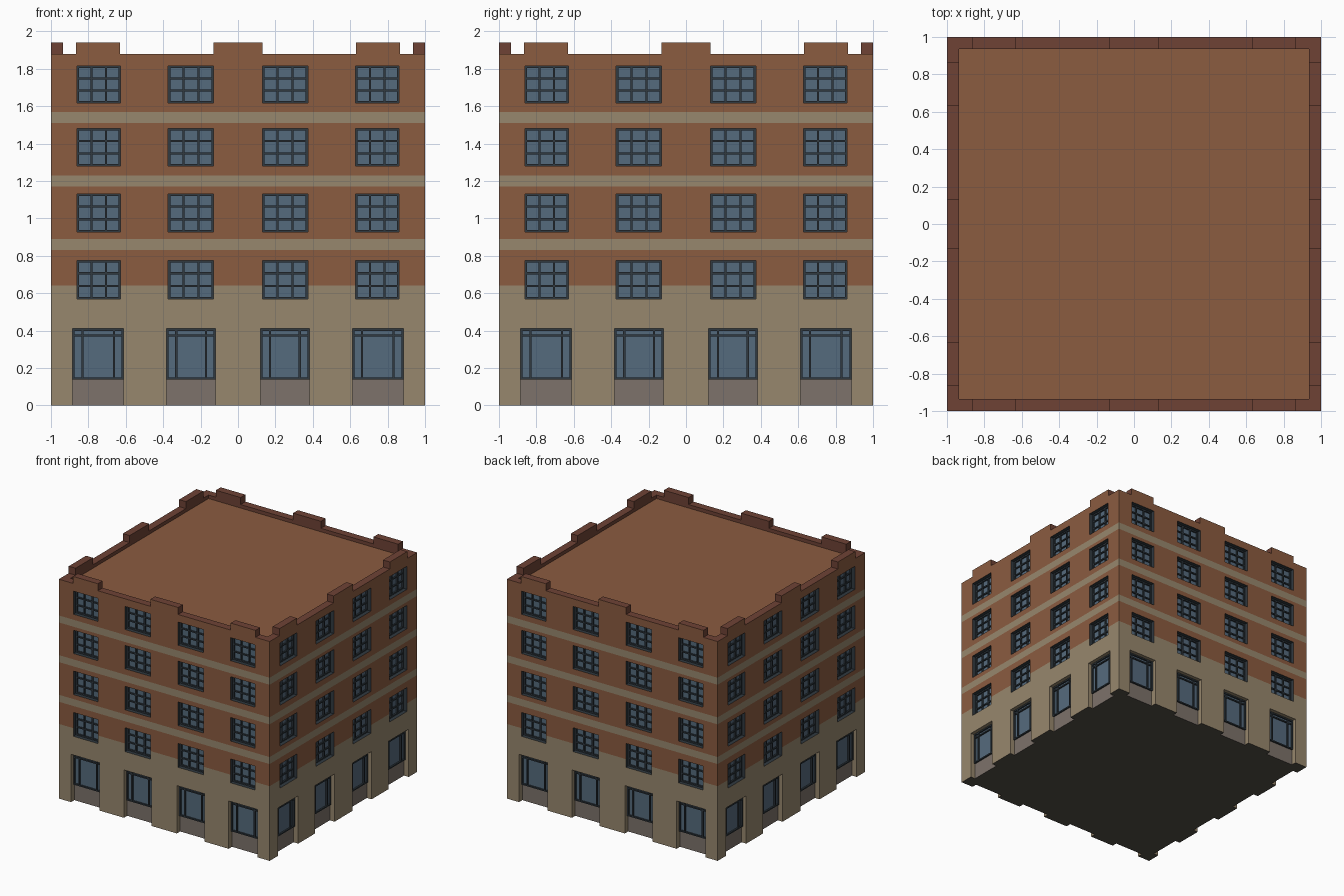
import bpy, bmesh, math

if "Cube" in bpy.data.objects:
    bpy.data.objects.remove(bpy.data.objects["Cube"])


def material(name, r, g, b):
    m = bpy.data.materials.new(name)
    m.diffuse_color = [(c / 255) ** 2.2 for c in (r, g, b)] + [1]
    m.use_nodes = True
    m.node_tree.nodes["Principled BSDF"].inputs["Base Color"].default_value = m.diffuse_color
    return m


MATS = [material("brick", 138, 92, 66), material("stone", 150, 134, 109),
        material("coping", 110, 68, 56), material("frame", 52, 60, 66),
        material("glass", 86, 106, 124), material("panel", 124, 114, 106),
        material("underside", 84, 80, 72)]
BRICK, STONE, COPING, FRAME, GLASS, PANEL, UNDER = range(7)

SIDES = ("front", "right", "back", "left")
H, TOP, ROOF = 1.88, 1.94, 1.85     # wall top, raised block top, roof deck
D, T = 0.045, 0.065                 # opening depth, parapet thickness


def mirrored(spans):
    return sorted([(-b, -a) for a, b in spans] + list(spans))


SHOP_X = mirrored([(0.12, 0.382), (0.612, 0.884)])
WIN_X = mirrored([(0.13, 0.373), (0.627, 0.862)])
SHOP_Z = (0, 0.41)
SILL = 0.138
WIN_Z = [(0.57, 0.775), (0.928, 1.13), (1.28, 1.48), (1.617, 1.815)]
BANDS = [(0, 0.64), (0.83, 0.89), (1.17, 1.23), (1.51, 1.57)]
OPENINGS = [(x, SHOP_Z) for x in SHOP_X] + [(x, z) for z in WIN_Z for x in WIN_X]


def quad(bm, pts, mat):
    f = bm.faces.new([bm.verts.new(p) for p in pts])
    f.material_index = mat


def front_rect(bm, x0, x1, z0, z1, y, mat):
    quad(bm, [(x0, y, z0), (x1, y, z0), (x1, y, z1), (x0, y, z1)], mat)


def box(bm, x0, x1, y0, y1, z0, z1, mat, front=None):
    front_rect(bm, x0, x1, z0, z1, y0, mat if front is None else front)
    quad(bm, [(x1, y1, z0), (x0, y1, z0), (x0, y1, z1), (x1, y1, z1)], mat)
    quad(bm, [(x0, y0, z1), (x1, y0, z1), (x1, y1, z1), (x0, y1, z1)], mat)
    quad(bm, [(x0, y1, z0), (x1, y1, z0), (x1, y0, z0), (x0, y0, z0)], mat)
    quad(bm, [(x0, y1, z0), (x0, y0, z0), (x0, y0, z1), (x0, y1, z1)], mat)
    quad(bm, [(x1, y0, z0), (x1, y1, z0), (x1, y1, z1), (x1, y0, z1)], mat)


def finish(bm, name, all_sides=True):
    bmesh.ops.remove_doubles(bm, verts=bm.verts, dist=1e-5)
    me = bpy.data.meshes.new(name)
    bm.to_mesh(me)
    bm.free()
    for m in MATS:
        me.materials.append(m)
    for i, side in enumerate(SIDES if all_sides else [""]):
        ob = bpy.data.objects.new(f"{name}_{side}" if side else name, me)
        ob.rotation_euler.z = i * math.pi / 2
        bpy.context.collection.objects.link(ob)


# Wall: a grid of faces with the openings left out
bm = bmesh.new()
xs = sorted({-1, 1} | {v for s in SHOP_X + WIN_X for v in s})
zs = sorted({0, H} | {v for s in WIN_Z + BANDS + [SHOP_Z] for v in s})
for x0, x1 in zip(xs, xs[1:]):
    for z0, z1 in zip(zs, zs[1:]):
        cx, cz = (x0 + x1) / 2, (z0 + z1) / 2
        if any(a < cx < b and c < cz < d for (a, b), (c, d) in OPENINGS):
            continue
        stone = any(a < cz < b for a, b in BANDS)
        front_rect(bm, x0, x1, z0, z1, -1, STONE if stone else BRICK)
    # underside between the shop openings
    if not any(a < cx < b for a, b in SHOP_X):
        i0, i1 = max(x0, D - 1), min(x1, 1 - D)
        quad(bm, [(i0, D - 1, 0), (i1, D - 1, 0), (x1, -1, 0), (x0, -1, 0)], UNDER)
# reveals of the openings
for (x0, x1), (z0, z1) in OPENINGS:
    mat = STONE if z0 == 0 else FRAME
    y0, y1 = -1, D - 1
    quad(bm, [(x0, y0, z0), (x0, y1, z0), (x0, y1, z1), (x0, y0, z1)], mat)
    quad(bm, [(x1, y1, z0), (x1, y0, z0), (x1, y0, z1), (x1, y1, z1)], mat)
    quad(bm, [(x0, y1, z1), (x1, y1, z1), (x1, y0, z1), (x0, y0, z1)], mat)
    if z0 > 0:
        quad(bm, [(x0, y0, z0), (x1, y0, z0), (x1, y1, z0), (x0, y1, z0)], mat)
finish(bm, "wall")


def glazing(bm, x0, x1, z0, z1, bars_x, bars_z, w=0.011):
    """Glass pane with an outer frame and thin bars."""
    yg, yf = D - 1, D - 1.013
    front_rect(bm, x0, x1, z0, z1, yg, GLASS)
    for a, b in ((x0, x0 + w), (x1 - w, x1)):
        box(bm, a, b, yf, yg, z0, z1, FRAME)
    for a, b in ((z0, z0 + w), (z1 - w, z1)):
        box(bm, x0 + w, x1 - w, yf, yg, a, b, FRAME)
    h = w / 2
    for x in bars_x:
        box(bm, x - h, x + h, yf, yg, z0 + w, z1 - w, FRAME)
    for z in bars_z:
        box(bm, x0 + w, x1 - w, yf + 0.002, yg, z - h, z + h, FRAME)


# Upper windows: three by three panes
bm = bmesh.new()
for z0, z1 in WIN_Z:
    for x0, x1 in WIN_X:
        glazing(bm, x0, x1, z0, z1, [x0 + (x1 - x0) * k / 3 for k in (1, 2)],
                [z0 + (z1 - z0) * k / 3 for k in (1, 2)])
finish(bm, "windows")

# Shop windows over plain panels
bm = bmesh.new()
for x0, x1 in SHOP_X:
    glazing(bm, x0, x1, SILL, SHOP_Z[1], [x0 + 0.052, x1 - 0.052], [0.375])
    front_rect(bm, x0, x1, 0, SILL, D - 1, PANEL)
finish(bm, "shop_windows")

# Parapet: mitred rim with three raised blocks
bm = bmesh.new()
i = 1 - T
quad(bm, [(-1, -1, H), (1, -1, H), (i, -i, H), (-i, -i, H)], COPING)
quad(bm, [(i, -i, ROOF), (-i, -i, ROOF), (-i, -i, H), (i, -i, H)], COPING)
for x0, x1 in ((-0.865, -0.63), (-0.132, 0.132), (0.63, 0.865)):
    box(bm, x0, x1, -1, -i, H, TOP, COPING, front=BRICK)
finish(bm, "parapet")

# Roof deck and underside
bm = bmesh.new()
quad(bm, [(-i, -i, ROOF), (i, -i, ROOF), (i, i, ROOF), (-i, i, ROOF)], BRICK)
finish(bm, "roof", False)
bm = bmesh.new()
b = 1 - D
quad(bm, [(-b, b, 0), (b, b, 0), (b, -b, 0), (-b, -b, 0)], UNDER)
finish(bm, "underside", False)
